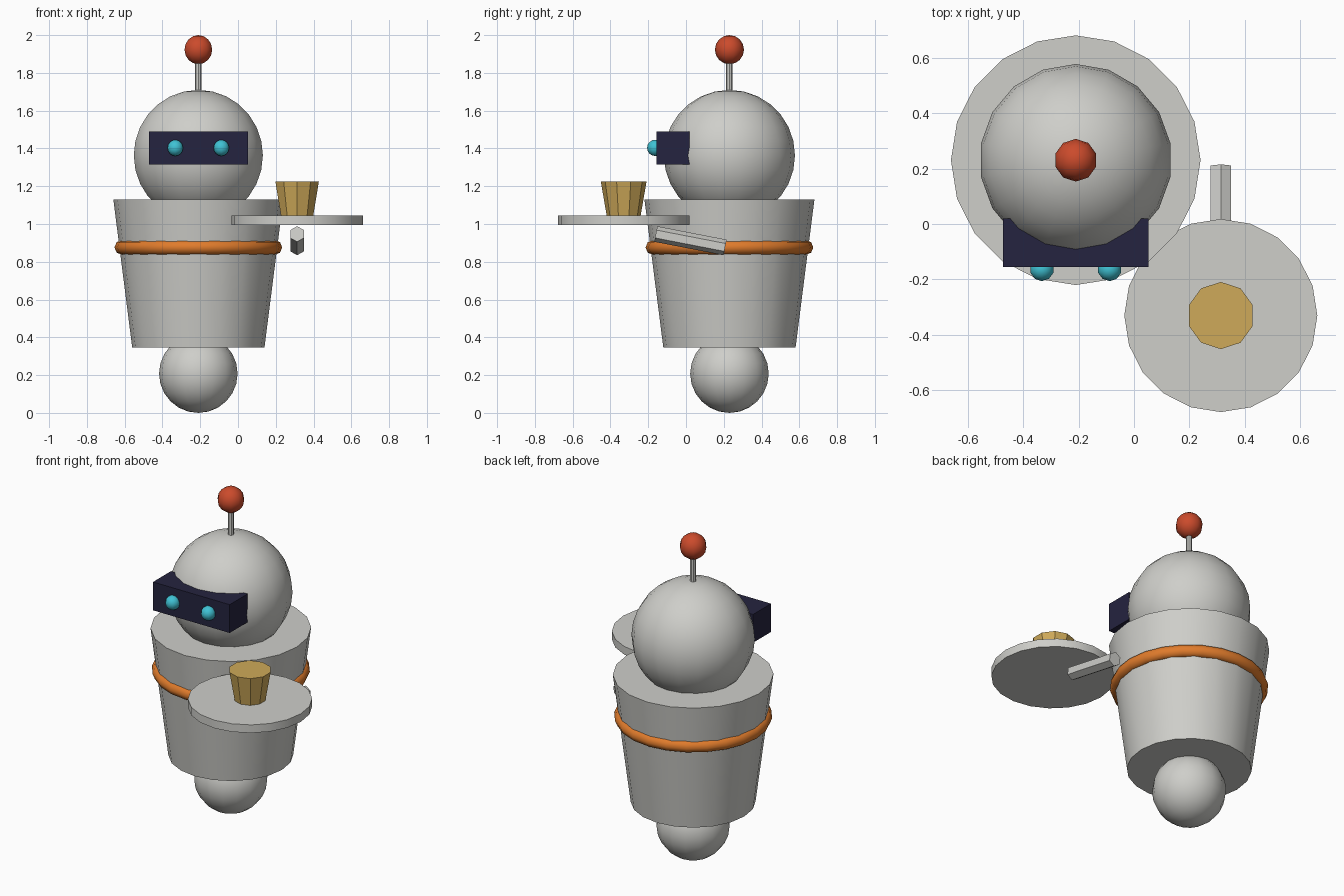
import bpy
from math import radians, pi
from mathutils import Vector

cube = bpy.data.objects.get("Cube")
if cube:
    bpy.data.objects.remove(cube, do_unlink=True)


def material(name, rgb):
    m = bpy.data.materials.new(name)
    m.use_nodes = True
    m.diffuse_color = (*rgb, 1)
    m.node_tree.nodes["Principled BSDF"].inputs["Base Color"].default_value = (*rgb, 1)
    return m


SHELL = material("pale_grey", (0.62, 0.62, 0.59))
RED = material("signal_red", (0.6, 0.07, 0.025))
ORANGE = material("orange", (0.75, 0.2, 0.025))
NAVY = material("dark_navy", (0.018, 0.017, 0.05))
CYAN = material("cyan", (0.05, 0.54, 0.66))
GOLD = material("gold", (0.62, 0.4, 0.1))

# Vertical axis shared by the body parts, and the tray's axis
AX, AY = -0.21, 0.23
TX, TY = 0.313, -0.33


def finish(name, mat):
    ob = bpy.context.object
    ob.name = ob.data.name = name
    ob.data.materials.append(mat)
    return ob


def sphere(name, centre, r, segments, rings, mat):
    bpy.ops.mesh.primitive_uv_sphere_add(segments=segments, ring_count=rings, radius=r, location=centre)
    bpy.ops.object.shade_smooth()
    return finish(name, mat)


def frustum(name, x, y, z0, z1, r0, r1, sides, mat):
    bpy.ops.mesh.primitive_cone_add(vertices=sides, radius1=r0, radius2=r1,
                                    depth=z1 - z0, location=(x, y, (z0 + z1) / 2))
    bpy.ops.object.shade_smooth_by_angle(angle=radians(30))
    return finish(name, mat)


# Ball foot, tapered body and belt
sphere("ball_foot", (AX, AY, 0.208), 0.208, 16, 12, SHELL)
frustum("body", AX, AY, 0.345, 1.13, 0.35, 0.45, 20, SHELL)
bpy.ops.mesh.primitive_torus_add(major_segments=24, minor_segments=8, major_radius=0.405,
                                 minor_radius=0.039, location=(AX, AY, 0.876))
bpy.ops.object.shade_smooth()
finish("belt", ORANGE)

# Head with antenna
sphere("head", (AX, AY, 1.363), 0.347, 18, 14, SHELL)
frustum("antenna_stem", AX, AY, 1.68, 1.88, 0.017, 0.017, 8, SHELL)
sphere("antenna_ball", (AX, AY, 1.923), 0.077, 10, 8, RED)

# Visor block sunk into the face, with two eyes
bpy.ops.mesh.primitive_cube_add(size=1, location=(AX, -0.068, 1.402))
visor = finish("visor", NAVY)
visor.scale = (0.524, 0.175, 0.175)
for side, label in ((1, "left_eye"), (-1, "right_eye")):
    sphere(label, (AX + side * 0.122, -0.163, 1.403), 0.043, 10, 8, CYAN)

# Arm: a six-sided rod sloping up to the tray
start, end = Vector((TX, 0.207, 0.876)), Vector((TX, -0.16, 0.947))
axis = end - start
bpy.ops.mesh.primitive_cylinder_add(vertices=6, radius=0.042, depth=axis.length,
                                    location=(start + end) / 2)
arm = finish("left_arm", SHELL)
arm.rotation_euler = (Vector((0, axis.y, axis.z)).angle(Vector((0, 0, 1))), 0, 0)

# Tray and cup
frustum("tray", TX, TY, 0.995, 1.045, 0.348, 0.348, 20, SHELL)
frustum("cup", TX, TY, 1.045, 1.225, 0.09, 0.121, 10, GOLD)
